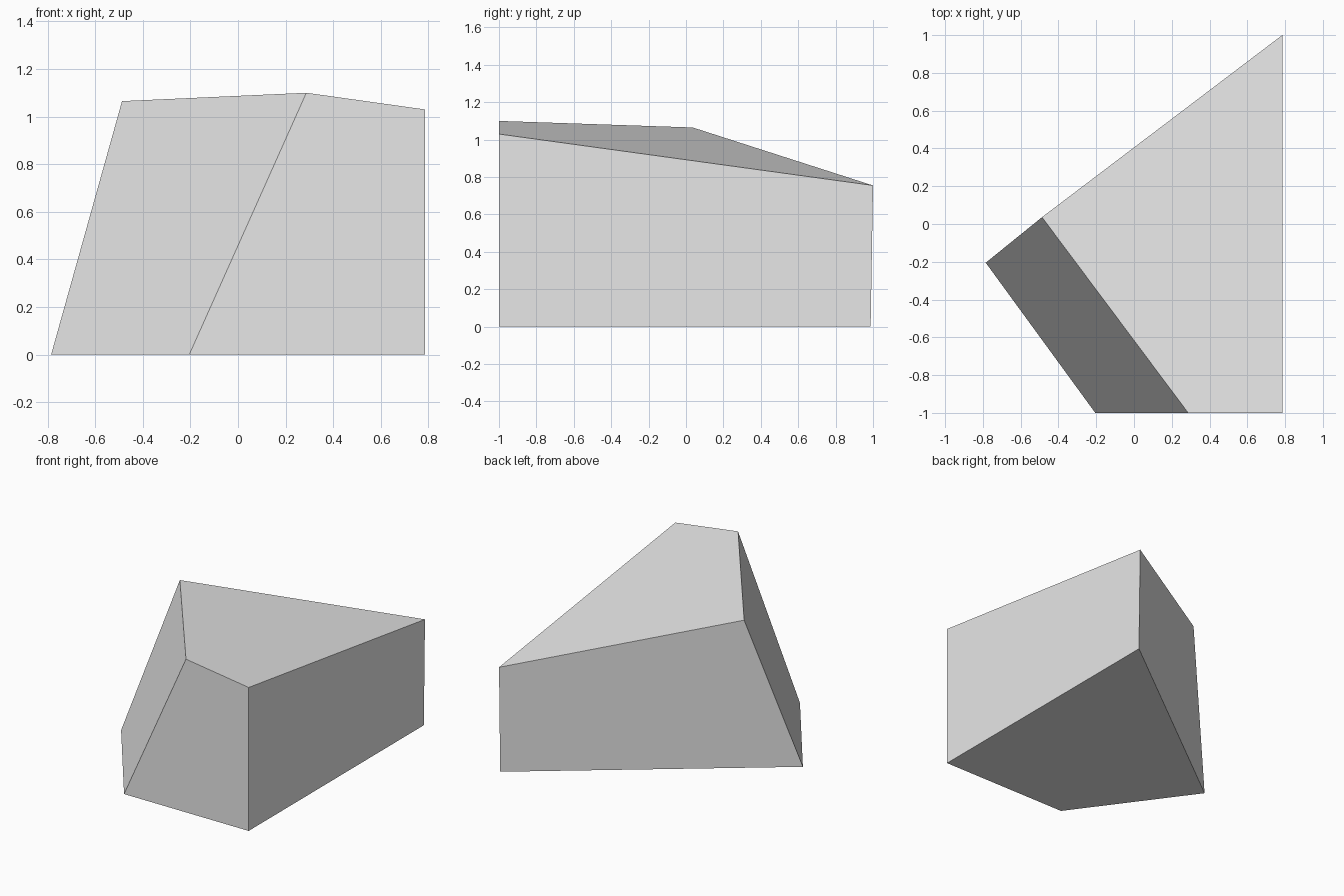
import bpy
import bmesh

cube = bpy.data.objects.get("Cube")
if cube:
    bpy.data.objects.remove(cube, do_unlink=True)


def make_material(name, colour):
    mat = bpy.data.materials.new(name)
    mat.use_nodes = True
    mat.diffuse_color = colour
    mat.node_tree.nodes["Principled BSDF"].inputs["Base Color"].default_value = colour
    return mat


def loft_block(name, lower, upper, mat):
    """Closed block between two matching corner loops."""
    bm = bmesh.new()
    low = [bm.verts.new(p) for p in lower]
    top = [bm.verts.new(p) for p in upper]
    bm.faces.new(list(reversed(low)))
    bm.faces.new(top)
    count = len(low)
    for i in range(count):
        j = (i + 1) % count
        bm.faces.new((low[i], low[j], top[j], top[i]))
    bmesh.ops.recalc_face_normals(bm, faces=bm.faces)
    mesh = bpy.data.meshes.new(name)
    bm.to_mesh(mesh)
    bm.free()
    mesh.materials.append(mat)
    obj = bpy.data.objects.new(name, mesh)
    bpy.context.collection.objects.link(obj)
    return obj


# Flat-sided stone block: level footprint, tilted top, one leaning side
grey = make_material("light grey", (0.8, 0.8, 0.8, 1.0))
footprint = [(-0.785, -0.205, 0), (-0.205, -1, 0), (0.785, -1, 0), (0.785, 0.987, 0)]
top_loop = [(-0.487, 0.036, 1.065), (0.287, -1, 1.1), (0.785, -1, 1.03), (0.785, 1, 0.755)]
loft_block("stone_block", footprint, top_loop, grey)
